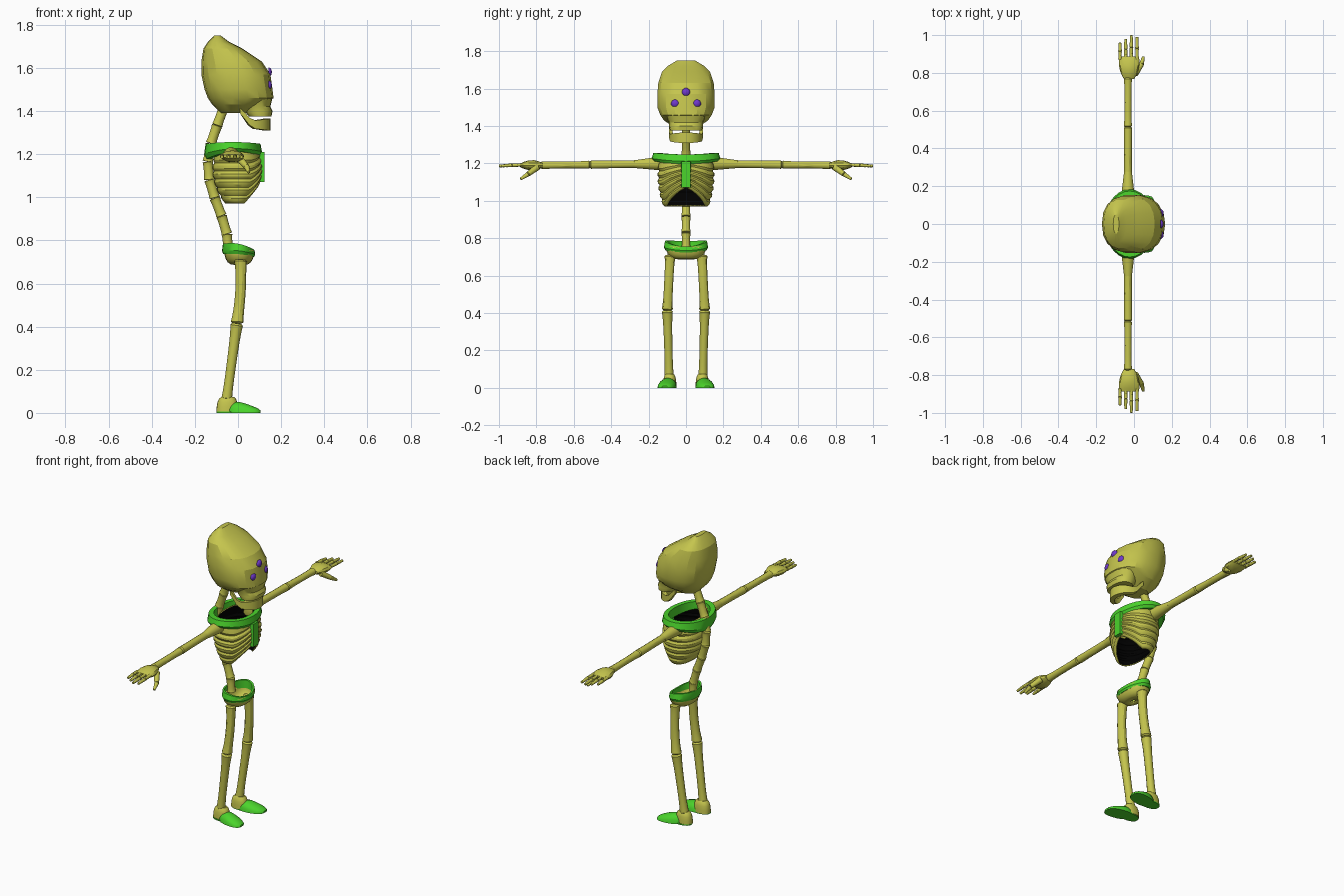
import bpy, bmesh
from math import sin, cos, pi, radians
from mathutils import Vector

if "Cube" in bpy.data.objects:
    bpy.data.objects.remove(bpy.data.objects["Cube"])


def material(name, rgb):
    m = bpy.data.materials.new(name)
    m.use_nodes = True
    m.diffuse_color = (*rgb, 1)
    m.node_tree.nodes["Principled BSDF"].inputs["Base Color"].default_value = (*rgb, 1)
    return m


BONE = material("olive bone", (0.56, 0.56, 0.075))
GREEN = material("bright green", (0.07, 0.66, 0.025))
BLACK = material("hollow black", (0, 0, 0))
PURPLE = material("eye purple", (0.16, 0.04, 0.6))


def power(value, exponent):
    """Signed power, used to square off ellipses."""
    return abs(value) ** exponent * (1 if value >= 0 else -1)


def turn(count):
    """Evenly spaced angles around a full circle."""
    return [2 * pi * i / count for i in range(count)]


def loft(name, rings, materials, caps=True, loop=False, shell=0, smooth=30):
    """Skin a list of equal closed rings; loop joins the last to the first."""
    bm = bmesh.new()
    rows = [[bm.verts.new(point) for point in ring] for ring in rings]
    count = len(rows[0])
    following = rows[1:] + rows[:1] if loop else rows[1:]
    for row, after in zip(rows, following):
        for i in range(count):
            j = (i + 1) % count
            bm.faces.new((row[i], row[j], after[j], after[i]))
    if caps and not loop:
        bm.faces.new(rows[0])
        bm.faces.new(rows[-1])
    bmesh.ops.recalc_face_normals(bm, faces=bm.faces)
    mesh = bpy.data.meshes.new(name)
    bm.to_mesh(mesh)
    bm.free()
    for m in materials:
        mesh.materials.append(m)
    ob = bpy.data.objects.new(name, mesh)
    bpy.context.scene.collection.objects.link(ob)
    if shell:
        thicken = ob.modifiers.new("shell", "SOLIDIFY")
        thicken.thickness, thicken.offset = shell, -1
        thicken.material_offset = len(materials) - 1
    bpy.ops.object.select_all(action="DESELECT")
    ob.select_set(True)
    bpy.context.view_layer.objects.active = ob
    bpy.ops.object.shade_smooth_by_angle(angle=radians(smooth))


def level(z, back, front, half_width, y=0, square=0.85, count=20):
    """Horizontal rounded ring reaching from back to front."""
    middle, reach = (back + front) / 2, (front - back) / 2
    return [Vector((middle + reach * power(cos(a), square),
                    y + half_width * power(sin(a), square), z)) for a in turn(count)]


def tube(name, centres, radii, mat=BONE, count=12):
    """Round sweep along a nearly straight line of centres."""
    axis = (centres[-1] - centres[0]).normalized()
    u = axis.orthogonal().normalized()
    v = axis.cross(u)
    loft(name, [[c + r * (u * cos(a) + v * sin(a)) for a in turn(count)]
                for c, r in zip(centres, radii)], [mat])


def bone(name, start, end, radius, knob=1.3, end_radius=None, bow=0):
    """Shaft with swollen, rounded ends; bow bends it forwards."""
    start, end = Vector(start), Vector(end)
    end_radius = end_radius or radius
    steps = 10
    centres, radii = [], []
    for i in range(steps + 1):
        t = (1 - cos(pi * i / steps)) / 2
        swell = 1 + (knob - 1) * (2 * t - 1) ** 4
        rounding = 0.7 if i in (0, steps) else 1
        centres.append(start.lerp(end, t) + Vector((bow * sin(pi * t), 0, 0)))
        radii.append((radius + (end_radius - radius) * t) * swell * rounding)
    tube(name, centres, radii)


def band(name, middle, reach, half_width, thickness, lower, upper):
    """Green ring whose lower and upper edges follow functions of the angle."""
    rings = []
    for a in turn(28):
        low, high = lower(a), upper(a)
        section = ((0.93, low), (1, low + (high - low) / 3), (0.95, high),
                   (1 - thickness, high), (1 - thickness, low))
        rings.append([Vector((middle + reach * k * cos(a), half_width * k * sin(a), z))
                      for k, z in section])
    loft(name, rings, [GREEN], loop=True)


# Skull and upper jaw
loft("skull", [level(*ring, count=18) for ring in (
    (1.75, -0.11, -0.08, 0.05), (1.72, -0.14, -0.04, 0.1), (1.69, -0.16, 0.02, 0.13),
    (1.63, -0.17, 0.11, 0.15), (1.57, -0.17, 0.15, 0.155), (1.5, -0.155, 0.16, 0.155),
    (1.46, -0.14, 0.165, 0.14), (1.43, -0.12, 0.12, 0.12), (1.39, -0.08, 0.05, 0.06))],
    [BONE], smooth=22)
loft("upper_jaw", [level(*ring) for ring in (
    (1.46, 0, 0.16, 0.11), (1.42, 0.03, 0.15, 0.09), (1.4, 0.03, 0.16, 0.09),
    (1.375, 0.05, 0.155, 0.085))], [BONE])

# Lower jaw: a strip swept from cheek to cheek, rising sharply at both ends
jaw = []
for i in range(17):
    a = pi * (i / 16 - 0.5)
    z = 1.337 + 0.065 * sin(a) ** 80
    tall = 0.014 + 0.014 * cos(a)
    jaw.append([Vector((k * 0.14 * power(cos(a), 0.7) + 0.01, k * 0.092 * sin(a), z + h * tall))
                for k, h in ((1, -1), (1, 1), (0.8, 1), (0.8, -1))])
loft("lower_jaw", jaw, [BONE])

# Eyes: three purple buttons bulging from the face
bulge = [pi * i / 9 for i in range(5)]
for label, y, z in (("middle", 0, 1.58), ("left", 0.057, 1.52), ("right", -0.057, 1.52)):
    tube(label + "_eye", [Vector((0.141 + 0.016 * sin(a), y, z)) for a in bulge],
         [0.023 * cos(a) for a in bulge], PURPLE)


# Spine: one waisted vertebra per step along a backward curve
def spine(step):
    z = 0.745 + 0.084 * step
    return (-0.14 + 0.048 * (1 - cos(pi * (z - 1.15) / 0.39)), 0, z)


for i in range(8):
    bone(f"vertebra_{i + 1}", spine(i), spine(i + 1), 0.023, knob=1.15)

# Rib cage: ridged shell, black inside, with a raised arch at the front
TOP, HEIGHT, ROWS = 1.235, 0.265, 21
cage = []
for row in range(ROWS + 1):
    groove = 0.945 if row % 3 == 0 and row > 3 else 1
    ring = []
    for a in turn(36):
        off_front = min(a, 2 * pi - a)
        arch = 0.1 * max(0, 1 - off_front)
        drop = (HEIGHT - arch) * row / ROWS
        swell = (drop / HEIGHT - 0.4) ** 2
        ring.append(Vector((groove * (0.115 - 0.16 * swell) * power(cos(a), 0.85) - 0.003,
                            groove * (0.152 - 0.085 * swell) * power(sin(a), 0.85),
                            TOP - drop)))
    cage.append(ring)
loft("rib_cage", cage, [BONE, BLACK], caps=False, shell=0.006)

# Collar and breast strap
band("collar", -0.023, 0.134, 0.184, 0.24,
     lambda a: 1.185 + 0.008 * cos(a) + 0.025 * sin(a) ** 2,
     lambda a: 1.248 + 0.008 * sin(a) ** 2)
loft("breast_strap", [[Vector((x, y, z)) for x, y in
                       ((0.1, -0.026), (0.122, -0.024), (0.122, 0.024), (0.1, 0.026))]
                      for z in (1.07, 1.21)], [GREEN])

# Pelvis bowl and belt
bowl = [0.31 * i for i in range(6)]
loft("pelvis", [level(0.755 - 0.07 * sin(a), 0.006 - 0.07 * cos(a) ** 0.5,
                      0.006 + 0.07 * cos(a) ** 0.5, 0.107 * cos(a) ** 0.5) for a in bowl],
     [BONE], caps=False, shell=0.006)
band("belt", 0.003, 0.077, 0.118, 0.17,
     lambda a: 0.73 - 0.006 * cos(a) + 0.006 * sin(a) ** 2,
     lambda a: 0.77 - 0.014 * cos(a) + 0.014 * sin(a) ** 2)

for side, s in (("left", 1), ("right", -1)):
    # Arm
    arm = -0.032
    bone(side + "_shoulder", (arm, s * 0.13, 1.2), (arm, s * 0.28, 1.196), 0.039, 1, 0.021)
    bone(side + "_upper_arm", (arm, s * 0.22, 1.197), (arm, s * 0.515, 1.193), 0.021, 1.1)
    bone(side + "_forearm", (arm, s * 0.513, 1.193), (arm, s * 0.775, 1.19), 0.019, 1.2)
    # Hand: flattened palm, four fingers and a drooping thumb
    palm = []
    for t in (0, 0.15, 0.35, 0.6, 0.85, 1):
        wide = 0.055 * sin(pi * (0.1 + 0.55 * t)) ** 0.6
        thick = 0.028 * sin(pi * (0.15 + 0.75 * t))
        palm.append([Vector((wide * cos(a) - 0.026, s * (0.768 + 0.12 * t),
                             1.19 + thick * sin(a))) for a in turn(12)])
    loft(side + "_palm", palm, [BONE])
    for i, (finger, tip) in enumerate((("little", 0.96), ("ring", 0.98),
                                       ("middle", 1), ("index", 0.99))):
        x = 0.03 * i - 0.074
        knuckle = (x, s * (0.87 + tip) / 2, 1.19)
        bone(f"{side}_{finger}_finger_base", (x, s * 0.87, 1.192), knuckle, 0.009, 1.2)
        bone(f"{side}_{finger}_finger_tip", knuckle, (x, s * tip, 1.186), 0.01, 1, 0.007)
    joint = (0.04, s * 0.845, 1.142)
    bone(side + "_thumb_base", (0.005, s * 0.795, 1.18), joint, 0.018, 1, 0.013)
    bone(side + "_thumb_tip", joint, (0.05, s * 0.885, 1.116), 0.013, 1, 0.007)
    # Leg
    knee = Vector((-0.005, s * 0.1, 0.415))
    bone(side + "_thigh", (0.012, s * 0.085, 0.71), knee, 0.025, 1.25, bow=0.008)
    bone(side + "_shin", knee, (-0.053, s * 0.09, 0.06), 0.025, 1.25, 0.021)
    # Foot: bone heel on a green sole, with a domed shoe over the toes
    heel = [1.3 * i / 4 for i in range(5)]
    loft(side + "_heel", [level(0.005 + 0.072 * sin(a), -0.045 - 0.055 * cos(a) ** 0.4,
                                -0.045 + 0.045 * cos(a) ** 0.4, 0.036 * cos(a) ** 0.4,
                                s * 0.087) for a in heel], [BONE])
    loft(side + "_sole", [level(z, -0.1, 0.04, 0.038, s * 0.09) for z in (0, 0.007)], [GREEN])
    shoe = []
    for i in range(9):
        along = pi * (i + 0.5) / 9
        x = 0.028 - 0.078 * cos(along)
        wide, tall = 0.049 * sin(along) ** 0.6, (0.054 - 0.3 * max(0, x)) * sin(along) ** 0.4
        shoe.append([Vector((x, s * (0.097 + 0.15 * x + wide * cos(a / 2)),
                             tall * power(sin(a / 2), 0.8))) for a in turn(9)]
                    + [Vector((x, s * (0.097 + 0.15 * x - wide), 0))])
    loft(side + "_shoe", shoe, [GREEN])
